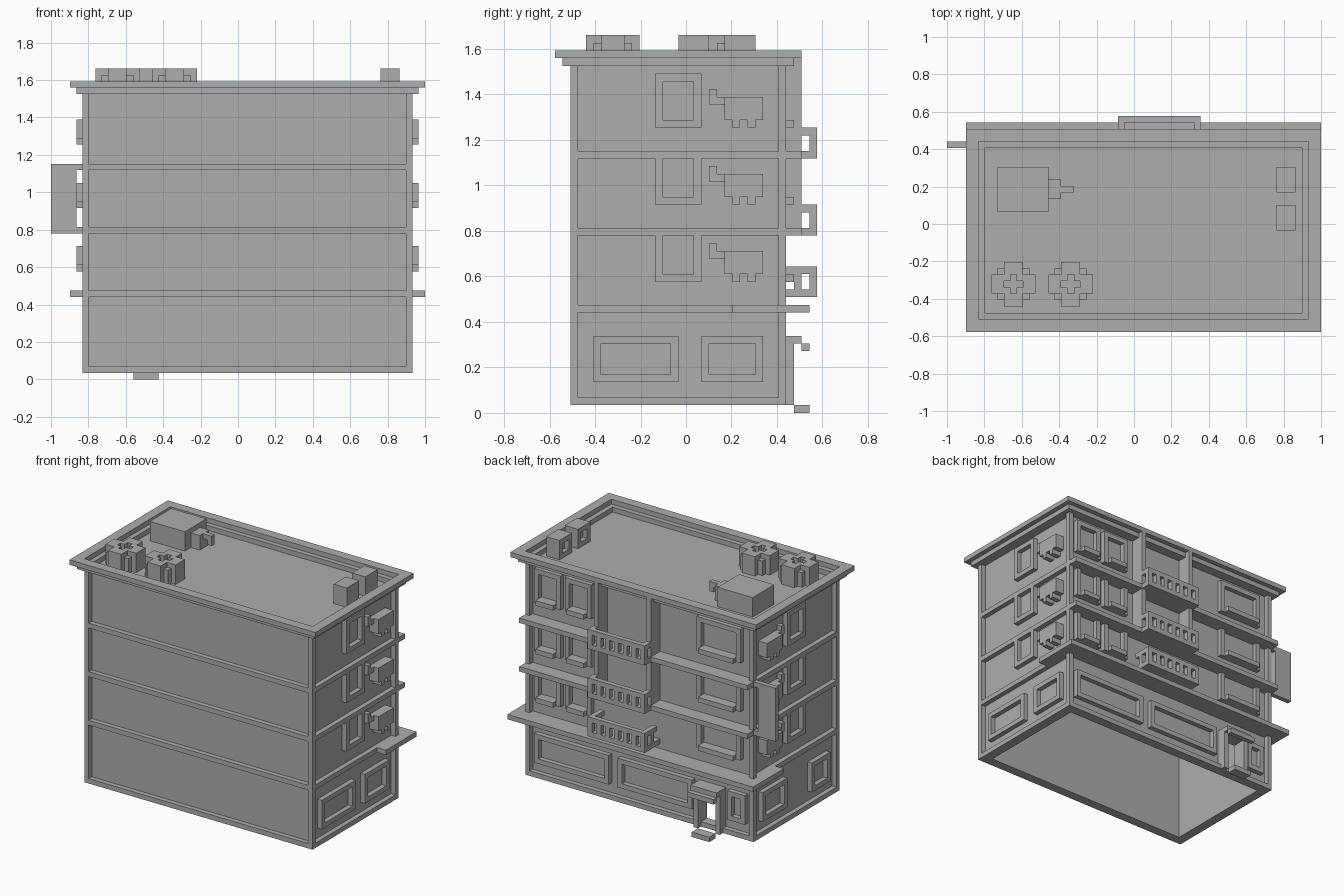
import bpy
import bmesh

U = 2 / 59  # one grid step of the blocky design

cube = bpy.data.objects.get("Cube")
if cube:
    bpy.data.objects.remove(cube)

grey = bpy.data.materials.new("plain_grey")
grey.use_nodes = True
colour = (0.42, 0.42, 0.42, 1)
grey.diffuse_color = colour
grey.node_tree.nodes["Principled BSDF"].inputs["Base Color"].default_value = colour


def build(name, boxes):
    """Make one object from boxes (x0, x1, y0, y1, z0, z1) in grid steps."""
    bm = bmesh.new()
    for x0, x1, y0, y1, z0, z1 in boxes:
        verts = bmesh.ops.create_cube(bm, size=1)["verts"]
        for v in verts:
            v.co.x = ((x0 if v.co.x < 0 else x1) - 29.5) * U
            v.co.y = ((y0 if v.co.y < 0 else y1) - 17) * U
            v.co.z = (z0 if v.co.z < 0 else z1) * U
    mesh = bpy.data.meshes.new(name)
    bm.to_mesh(mesh)
    bm.free()
    mesh.materials.append(grey)
    obj = bpy.data.objects.new(name, mesh)
    bpy.context.collection.objects.link(obj)
    return obj


def flip(boxes):
    """Mirror boxes across the middle of the building body."""
    return [(62 - b[1], 62 - b[0], *b[2:]) for b in boxes]


def ring(x0, x1, y0, y1, z0, z1, w):
    """Horizontal rectangular ring of width w."""
    return [(x0, x1, y0, y0 + w, z0, z1), (x0, x1, y1 - w, y1, z0, z1),
            (x0, x0 + w, y0 + w, y1 - w, z0, z1),
            (x1 - w, x1, y0 + w, y1 - w, z0, z1)]


def frame(a0, a1, z0, z1, place, top=True):
    """Upright window frame; place turns (along, height) into a box."""
    bars = [(a0, a1, z0, z0 + 1), (a0, a0 + 1, z0 + 1, z1),
            (a1 - 1, a1, z0 + 1, z1)]
    if top:
        bars.append((a0 + 1, a1 - 1, z1 - 1, z1))
    return [place(*b) for b in bars]


def on_side(a, b, c, d):
    return (56, 57, a, b, c, d)


def on_back(a, b, c, d):
    return (a, b, 29, 30, c, d)


# Hollow shell with a doorway in the back wall
build("walls", [
    (6, 56, 3, 4, 1, 45), (6, 7, 4, 28, 1, 45), (55, 56, 4, 28, 1, 45),
    (6, 13, 28, 29, 1, 45), (17, 56, 28, 29, 1, 45), (13, 17, 28, 29, 9, 45)])
build("roof_floor", [(6, 56, 3, 29, 44, 45)])

# Corner posts and storey bands
build("corner_posts", [(x, x + 1, y, y + 1, 1, 45) for x in (5, 56) for y in (2, 29)])
bands = []
for z in (1, 13, 23, 33):
    bands += ring(5, 57, 2, 30, z, z + 1, 2)
build("storey_bands", bands)

# Stepped roof edge
build("cornice", ring(4, 58, 1, 31, 45, 46, 2))
build("roof_rim", ring(3, 59, 0, 32, 46, 47, 2))

# Ledges over the shop floor and across the back
build("shop_ledge", [(3, 5, 23, 33, 13, 14), (57, 59, 23, 33, 13, 14),
                     (5, 57, 30, 33, 13, 14)])
build("back_ledges", [(a, b, 30, 32, z, z + 1) for z in (23, 33)
                      for a, b in ((5, 27), (40, 57))])
build("back_ribs", [(x, x + 1, 29, 32, 24, 46) for x in (27, 39)])

# Windows and cooling units of the upper storeys
side_frames, back_frames, sills, coolers = [], [], [], []
for z, top in ((17, 23), (27, 33), (37, 44)):
    last = z == 37
    side_frames += frame(13, 19, z, top, on_side, last)
    for a, b in ((8, 18), (42, 48), (49, 55)):
        back_frames += frame(a, b, z, top, on_back, last)
        sills.append((a + 1, b - 1, 30, 31, z, z + 1))
    coolers += [(56, 58, 22, 27, z + 1, z + 4),
                (56, 58, 23, 24, z, z + 1), (56, 58, 25, 26, z, z + 1),
                (56, 57, 20, 22, z + 3, z + 4), (56, 57, 20, 21, z + 4, z + 5)]
build("left_upper_windows", side_frames)
build("right_upper_windows", flip(side_frames))
build("back_upper_windows", back_frames)
build("window_sills", sills)
build("left_coolers", coolers)
build("right_coolers", flip(coolers))

# Ground floor windows
near = frame(19, 27, 4, 10, on_side)
build("left_shop_windows", near + frame(5, 16, 4, 10, on_side))
build("right_shop_windows", flip(near + frame(5, 11, 4, 10, on_side)))
shop = []
for a, b in ((38, 55), (19, 36), (7, 11)):
    shop += frame(a, b, 4, 10, on_back)
build("back_shop_windows", shop)

# Entrance
build("door_frame", [(12, 13, 28, 31, 1, 9), (17, 18, 28, 31, 1, 9)])
build("door_awning", [(12, 18, 29, 32, 9, 10), (12, 18, 32, 33, 8, 9)])
build("door_step", [(13, 17, 31, 33, 0, 1)])

# Balconies with barred railings
for n, z in enumerate((15, 23, 33)):
    parts = [(27, 40, 29, 34, z, z + 1), (27, 40, 33, 34, z + 3, z + 4),
             (27, 28, 30, 33, z + 3, z + 4), (39, 40, 30, 33, z + 3, z + 4)]
    parts += [(x, x + 1, 33, 34, z + 1, z + 3) for x in range(27, 40, 2)]
    parts += [(x, x + 1, 31, 32, z + 1, z + 3) for x in (27, 39)]
    build(f"balcony_{n + 1}", parts)

# Hanging sign board
build("sign_board", [(0, 4, 29, 30, 23, 34), (4, 5, 29, 30, 23, 24),
                     (4, 5, 29, 30, 33, 34)])

# Rooftop equipment
build("roof_tank", [(8, 16, 19, 26, 45, 49), (16, 18, 21, 24, 45, 48),
                    (18, 20, 22, 23, 47, 48), (19, 20, 22, 23, 46, 47)])
for n, y in enumerate((16, 22)):
    build(f"roof_unit_{n + 1}", [
        (53, 55, y, y + 4, 45, 49), (52, 53, y, y + 4, 45, 46),
        (52, 53, y, y + 4, 48, 49), (52, 53, y, y + 1, 46, 48),
        (52, 53, y + 3, y + 4, 46, 48)])

# Round roof vents with a cross-shaped opening
for n, cx in enumerate((10, 19)):
    cells = []
    for a in range(-3, 4):
        for b in range(-3, 4):
            if abs(a) + abs(b) > 4:
                continue
            top = 49
            if abs(a) + abs(b) <= 1:
                top = 47
            elif abs(a) == abs(b) == 2:
                top = 48
            cells.append((cx + a, cx + a + 1, 7 + b, 8 + b, 45, top))
    build(f"roof_vent_{n + 1}", cells)
